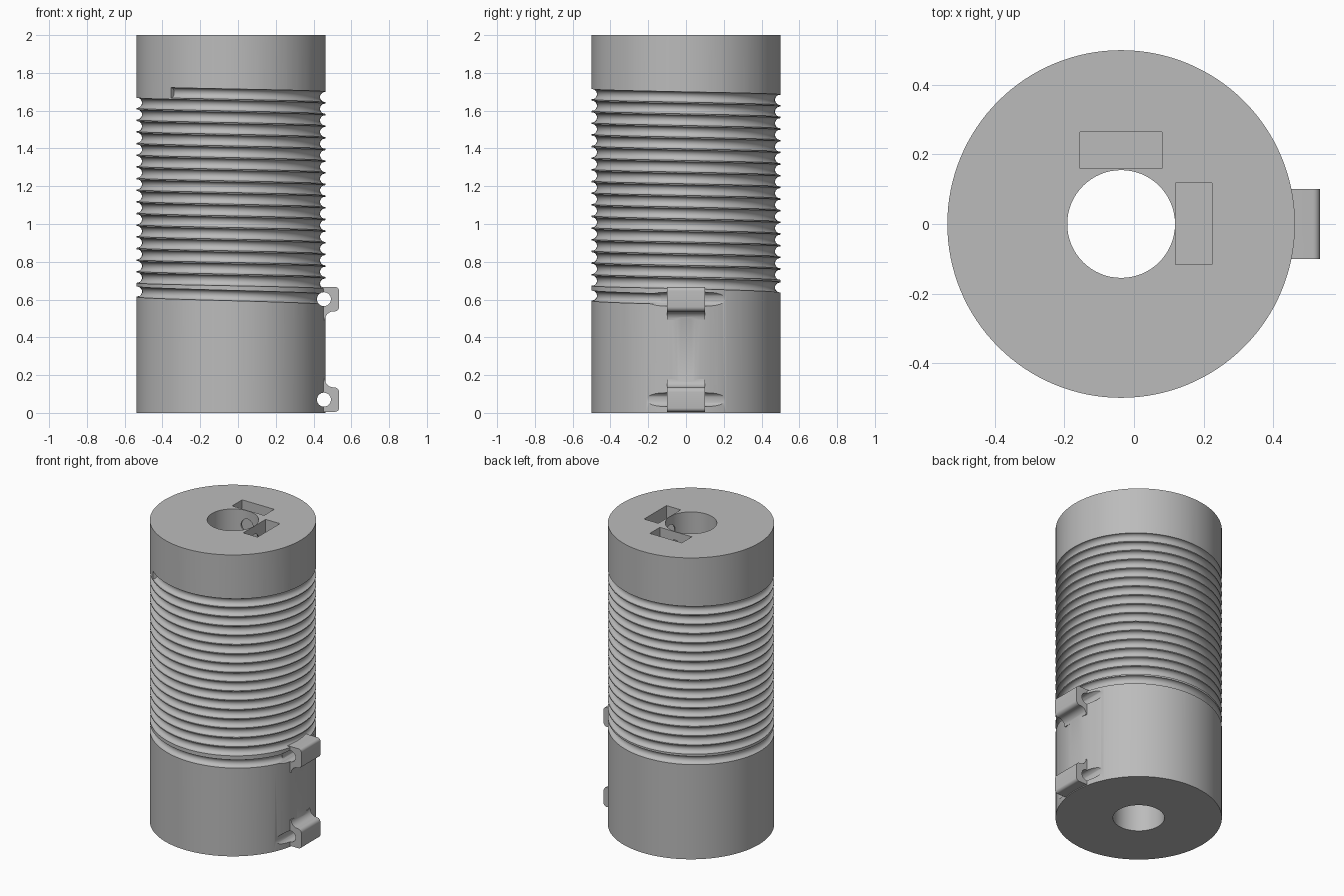
import bpy, bmesh, math
from mathutils import Matrix, Vector

cube = bpy.data.objects.get("Cube")
if cube:
    bpy.data.objects.remove(cube, do_unlink=True)

CX = -0.037          # axis of the drum
RADIUS = 0.5
BORE = 0.155

grey = bpy.data.materials.new("plain_grey")
grey.use_nodes = True
grey.diffuse_color = (0.5, 0.5, 0.5, 1)
grey.node_tree.nodes["Principled BSDF"].inputs["Base Color"].default_value = (0.5, 0.5, 0.5, 1)


def make_object(name, bm):
    bmesh.ops.recalc_face_normals(bm, faces=bm.faces)
    mesh = bpy.data.meshes.new(name)
    bm.to_mesh(mesh)
    bm.free()
    obj = bpy.data.objects.new(name, mesh)
    bpy.context.collection.objects.link(obj)
    mesh.materials.append(grey)
    return obj


def cylinder(name, radius, length, centre, axis="Z", sides=64):
    bm = bmesh.new()
    turn = {"Z": Matrix(), "X": Matrix.Rotation(math.pi / 2, 4, "Y"),
            "Y": Matrix.Rotation(math.pi / 2, 4, "X")}[axis]
    bmesh.ops.create_cone(bm, cap_ends=True, segments=sides, radius1=radius, radius2=radius,
                          depth=length, matrix=Matrix.Translation(centre) @ turn)
    return make_object(name, bm)


def box(name, low, high):
    low, high = Vector(low), Vector(high)
    bm = bmesh.new()
    bmesh.ops.create_cube(bm, size=1, matrix=Matrix.Translation((low + high) / 2)
                          @ Matrix.Diagonal((*(high - low), 1)))
    return make_object(name, bm)


def combine(target, other, operation="DIFFERENCE"):
    other.hide_render = True
    mod = target.modifiers.new(operation.lower(), "BOOLEAN")
    mod.operation = operation
    mod.object = other
    mod.solver = "MANIFOLD"
    bpy.ops.object.select_all(action="DESELECT")
    target.select_set(True)
    bpy.context.view_layer.objects.active = target
    bpy.ops.object.modifier_apply(modifier=mod.name)
    bpy.data.objects.remove(other, do_unlink=True)


def helix_cutter():
    """Round tube that winds clockwise up the drum; the first turn climbs faster."""
    steps, sides, wire = 90, 16, 0.028
    first, last = 0.045, 17.36
    count = int((last - first) * steps)
    bm = bmesh.new()
    rings = []
    for i in range(count + 1):
        t = first + (last - first) * i / count
        z = 0.6 + 0.085 * min(t, 1) + 0.0617 * max(t - 1, 0)
        a = -math.tau * t
        ring = []
        for k in range(sides):
            p = math.tau * (k + 0.5) / sides
            r = RADIUS - 0.0005 + wire * math.cos(p)
            ring.append(bm.verts.new((CX + r * math.cos(a), r * math.sin(a),
                                      z + wire * math.sin(p))))
        rings.append(ring)
    for a, b in zip(rings, rings[1:]):
        for k in range(sides):
            n = (k + 1) % sides
            bm.faces.new((a[k], a[n], b[n], b[k]))
    bm.faces.new(rings[0])
    bm.faces.new(rings[-1])
    return make_object("helix_cutter", bm)


def arc(x, z, r, start, end, n=6):
    angles = [math.radians(start + (end - start) * i / n) for i in range(n + 1)]
    return [(x + r * math.cos(a), z + r * math.sin(a)) for a in angles]


def clip(name, flip):
    """Side lug with rounded corners and a fillet blending into the drum."""
    profile = [(0.40, 0.006)]
    profile += arc(0.515, 0.026, 0.02, -90, 0)
    profile += arc(0.510, 0.110, 0.025, 0, 90)
    profile += arc(0.505, 0.180, 0.045, 270, 180)
    profile.append((0.40, 0.18))
    bm = bmesh.new()
    verts = [bm.verts.new((x, -0.1, 0.672 - z if flip else z)) for x, z in profile]
    face = bm.faces.new(verts)
    out = bmesh.ops.extrude_face_region(bm, geom=[face])
    moved = [v for v in out["geom"] if isinstance(v, bmesh.types.BMVert)]
    bmesh.ops.translate(bm, verts=moved, vec=(0, 0.2, 0))
    return make_object(name, bm)


# Drum with a spiral wire groove
drum = cylinder("grooved_drum", RADIUS, 2, (CX, 0, 1), sides=128)
combine(drum, helix_cutter())

# Side lugs, each with a hole that also grazes the drum
for name, flip, z in (("lower_clip", False, 0.07), ("upper_clip", True, 0.602)):
    combine(drum, clip(name, flip), "UNION")
    combine(drum, cylinder("clip_hole", 0.037, 0.8, (0.455, 0, z), "Y", 32))

# Centre bore
combine(drum, cylinder("bore", BORE, 2.2, (CX, 0, 1), sides=64))

# Nut slots in the top, each with a screw hole into the bore
combine(drum, box("back_slot", (-0.155, 0.16, 1.8), (0.08, 0.265, 2.1)))
combine(drum, box("side_slot", (0.12, -0.116, 1.8), (0.225, 0.118, 2.1)))
combine(drum, cylinder("back_screw_hole", 0.045, 0.12, (CX, 0.15, 1.9), "Y", 32))
combine(drum, cylinder("side_screw_hole", 0.045, 0.12, (0.11, 0, 1.9), "X", 32))

# Smooth round walls, crisp edges
bpy.ops.object.select_all(action="DESELECT")
drum.select_set(True)
bpy.context.view_layer.objects.active = drum
bpy.ops.object.shade_smooth_by_angle(angle=math.radians(30))
